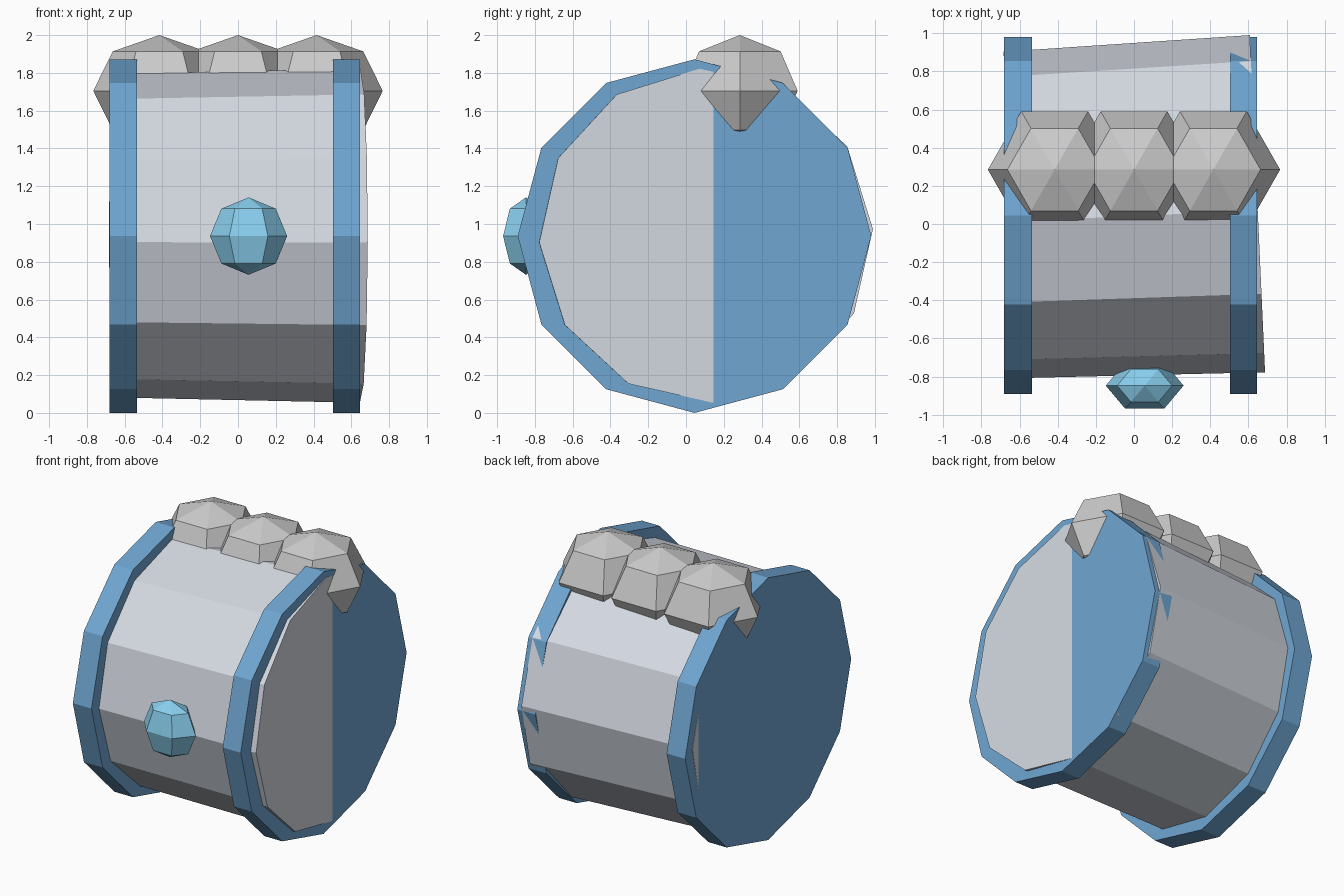
import bpy, bmesh
from math import radians
from mathutils import Matrix, Euler

if "Cube" in bpy.data.objects:
    bpy.data.objects.remove(bpy.data.objects["Cube"])


def material(name, color):
    m = bpy.data.materials.new(name)
    m.diffuse_color = (*color, 1)
    m.use_nodes = True
    m.node_tree.nodes["Principled BSDF"].inputs["Base Color"].default_value = m.diffuse_color
    return m


def finish(name, bm, matrix, mat):
    bm.transform(matrix)
    bmesh.ops.recalc_face_normals(bm, faces=bm.faces)
    mesh = bpy.data.meshes.new(name)
    bm.to_mesh(mesh)
    bm.free()
    ob = bpy.data.objects.new(name, mesh)
    bpy.context.collection.objects.link(ob)
    if mat:
        mesh.materials.append(mat)
    return ob


def drum(name, center, r_left, r_right, width, rot, mat):
    """12-sided drum lying along x."""
    bm = bmesh.new()
    bmesh.ops.create_cone(bm, cap_ends=True, segments=12, radius1=r_left,
                          radius2=r_right, depth=width)
    lay = Matrix.Rotation(radians(90), 4, 'Y')
    turn = Euler([radians(a) for a in rot]).to_matrix().to_4x4()
    return finish(name, bm, Matrix.Translation(center) @ turn @ lay, mat)


def gem(name, center, radii, mat):
    """Six-segment, four-ring faceted ball with corners towards +-y."""
    bm = bmesh.new()
    bmesh.ops.create_uvsphere(bm, u_segments=6, v_segments=4, radius=1)
    spin = Matrix.Rotation(radians(90), 4, 'Z')
    return finish(name, bm, Matrix.Translation(center) @ Matrix.Diagonal((*radii, 1)) @ spin, mat)


blue = material("blue", (0.16, 0.38, 0.64))
light_blue = material("light_blue", (0.25, 0.62, 0.85))
pale = material("pale_grey", (0.66, 0.70, 0.76))

# slightly skewed, tapered barrel
drum("barrel", (0.001, 0.077, 0.938), 0.857, 0.885, 1.293, (2.3, 0, 2.6), pale)

# thick end discs
drum("left_disc", (-0.607, 0.045, 0.936), 0.936, 0.936, 0.147, (0, 0, 0), blue)
drum("right_disc", (0.574, 0.045, 0.936), 0.936, 0.936, 0.142, (0, 0, 0), blue)

# row of faceted studs on top
for i, x in enumerate((-0.416, 0, 0.416)):
    gem(f"top_stud_{i + 1}", (x, 0.285, 1.705), (0.35, 0.353, 0.295), None)

# front knob
gem("front_knob", (0.056, -0.847, 0.936), (0.204, 0.14, 0.205), light_blue)
